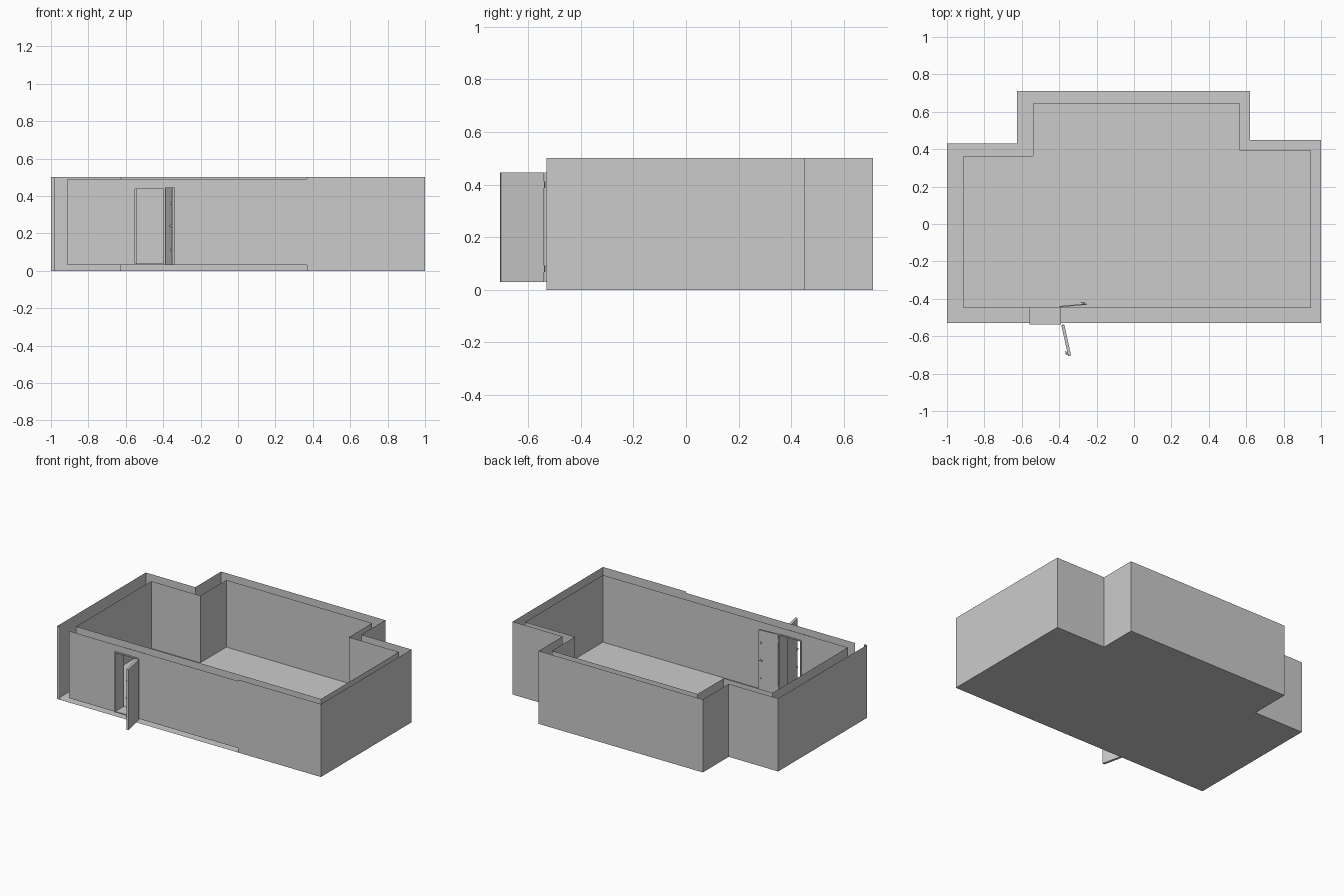
import bpy, bmesh, math
from mathutils import Matrix, Vector

if "Cube" in bpy.data.objects:
    bpy.data.objects.remove(bpy.data.objects["Cube"])


def make(name, bm):
    mesh = bpy.data.meshes.new(name)
    bmesh.ops.remove_doubles(bm, verts=bm.verts, dist=1e-5)
    bm.to_mesh(mesh)
    bm.free()
    ob = bpy.data.objects.new(name, mesh)
    bpy.context.collection.objects.link(ob)
    return ob


def strip(bm, pts, z0, z1):
    """Upright sheet following a plan outline."""
    for a, b in zip(pts, pts[1:]):
        bm.faces.new([bm.verts.new(p) for p in
                      ((*a, z0), (*b, z0), (*b, z1), (*a, z1))])


def sheet_wall(name, pts, z0, z1):
    bm = bmesh.new()
    strip(bm, pts, z0, z1)
    return make(name, bm)


def floor(name, pts, z, up):
    bm = bmesh.new()
    f = bm.faces.new([bm.verts.new((x, y, z)) for x, y in pts])
    f.normal_update()
    if (f.normal.z > 0) != up:
        f.normal_flip()
    bmesh.ops.triangulate(bm, faces=[f])
    return make(name, bm)


def wall_with_doorway(name, y, x0, x1, z0, z1):
    bm = bmesh.new()
    for a, b, lo, hi in ((x0, DX0, z0, z1), (DX1, x1, z0, z1), (DX0, DX1, DZ1, z1)):
        strip(bm, [(a, y), (b, y)], lo, hi)
    return make(name, bm)


def add_box(bm, lo, hi):
    lo, hi = Vector(lo), Vector(hi)
    m = Matrix.Translation((lo + hi) / 2) @ Matrix.Diagonal((*(hi - lo), 1))
    bmesh.ops.create_cube(bm, size=1, matrix=m)


def door_leaf(name, hinge, angle, length, thick, handle_side):
    """Leaf along local +x from its hinge, with lever handle, locks and hinges."""
    place = Matrix.Translation((*hinge, 0)) @ Matrix.Rotation(angle, 4, 'Z')
    bm = bmesh.new()
    add_box(bm, (0, -thick / 2, DZ0), (length, thick / 2, DZ1))
    make(name, bm).matrix_world = place
    bm = bmesh.new()
    s = handle_side
    for z in (0.115, 0.24, 0.36):
        m = Matrix.Translation((length - 0.015, s * (thick / 2 + 0.003), z)) \
            @ Matrix.Rotation(math.pi / 2, 4, 'X')
        bmesh.ops.create_cone(bm, cap_ends=True, segments=12, radius1=0.006,
                              radius2=0.006, depth=0.006, matrix=m)
    a, b = sorted((s * (thick / 2 + 0.005), s * (thick / 2 + 0.01)))
    add_box(bm, (length - 0.03, a, 0.237), (length - 0.01, b, 0.243))
    make(name + "_handle", bm).matrix_world = place
    bm = bmesh.new()
    for z in (0.08, 0.40):
        bmesh.ops.create_cone(bm, cap_ends=True, segments=10, radius1=0.004, radius2=0.004,
                              depth=0.025, matrix=Matrix.Translation((-0.002, 0, z)))
    make(name + "_hinges", bm).matrix_world = place


# Doorway limits
DX0, DX1, DZ0, DZ1 = -0.56, -0.39, 0.03, 0.445

# Outer shell: base plus tall skin, left open along most of the front
outer = [(-0.98, -0.53), (-1, -0.53), (-1, 0.43), (-0.625, 0.43), (-0.625, 0.71),
         (0.62, 0.71), (0.62, 0.45), (1, 0.45), (1, -0.53), (0.37, -0.53)]
sheet_wall("outer_wall", outer, 0, 0.5)
floor("base", outer[1:-1], 0, False)

# Inner room skin and its raised floor
inner = [(-0.912, -0.45), (-0.912, 0.363), (-0.54, 0.363), (-0.54, 0.645),
         (0.566, 0.645), (0.566, 0.393), (0.945, 0.393), (0.945, -0.45)]
sheet_wall("inner_wall", inner, 0.03, 0.49)
floor("room_floor", inner, 0.03, True)

# Front wall: inner sheet and outer panel, both pierced by the doorway
wall_with_doorway("inner_front_wall", -0.45, -0.912, 0.945, 0.03, 0.49)
wall_with_doorway("outer_front_panel", -0.53, -0.912, 0.37, 0.03, 0.49)

# Door frame lining the opening
bm = bmesh.new()
t, y0, y1 = 0.008, -0.538, -0.445
add_box(bm, (DX0, y0, DZ0), (DX0 + t, y1, DZ1))
add_box(bm, (DX1 - t, y0, DZ0), (DX1, y1, DZ1))
add_box(bm, (DX0 + t, y0, DZ1 - t), (DX1 - t, y1, DZ1))
add_box(bm, (DX0 + t, y0, DZ0), (DX1 - t, y1, DZ0 + t))
make("door_frame", bm)

# Two open leaves, one swung outside and one inside
door_leaf("outer_door", (-0.38, -0.542), math.atan2(-0.163, 0.036), 0.167, 0.016, -1)
door_leaf("inner_door", (-0.392, -0.441), math.radians(5), 0.14, 0.006, 1)
